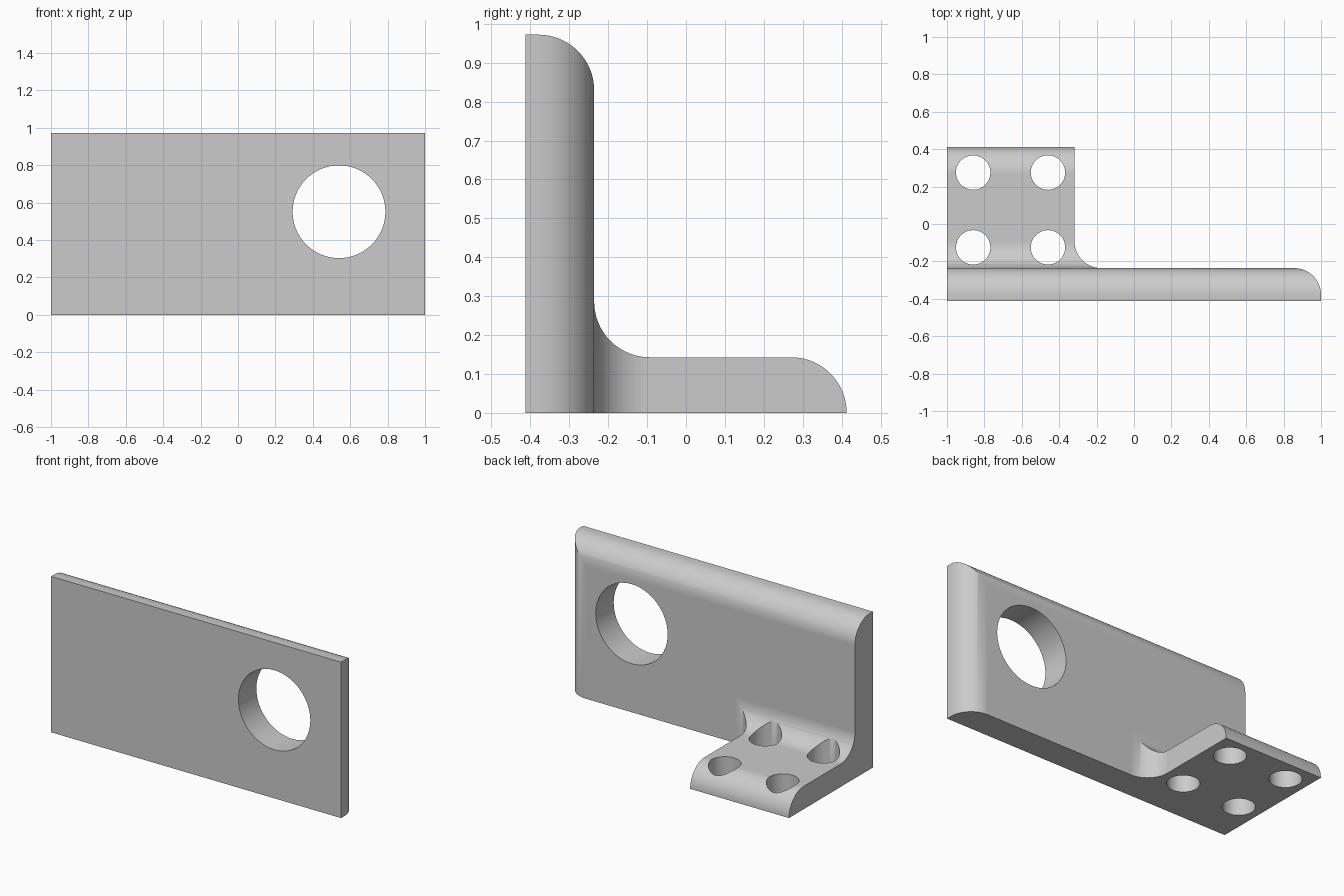
import bpy, bmesh
from math import sin, cos, radians, pi
from mathutils import Vector

default = bpy.data.objects.get("Cube")
if default:
    bpy.data.objects.remove(default, do_unlink=True)

FRONT, BACK = -0.413, 0.413      # depth limits
WALL = -0.236                    # rear face of the upright plate
TOP, BASE = 0.972, 0.143         # plate height, foot thickness
R = 0.143                        # radius of every rounded corner
FOOT_X = -0.318                  # inner side of the foot
OVER = 0.2                       # overshoot for clean cuts


def arc(cx, cy, r, start, end, steps=20):
    """Points along a circular arc, angles in degrees."""
    angles = [radians(start + (end - start) * i / steps) for i in range(steps + 1)]
    return [(round(cx + r * cos(a), 5), round(cy + r * sin(a), 5)) for a in angles]


def prism(name, outline, place, depth):
    """Extrude a 2D outline; place maps outline points to 3D."""
    bm = bmesh.new()
    face = bm.faces.new([bm.verts.new(place(a, b)) for a, b in outline])
    moved = bmesh.ops.extrude_face_region(bm, geom=[face])["geom"]
    verts = [g for g in moved if isinstance(g, bmesh.types.BMVert)]
    bmesh.ops.translate(bm, verts=verts, vec=Vector(depth))
    bmesh.ops.recalc_face_normals(bm, faces=bm.faces)
    mesh = bpy.data.meshes.new(name)
    bm.to_mesh(mesh)
    bm.free()
    obj = bpy.data.objects.new(name, mesh)
    bpy.context.collection.objects.link(obj)
    return obj


def combine(target, cutter, operation):
    """Apply a boolean and discard its cutter."""
    cutter.hide_render = True
    mod = target.modifiers.new("cut", "BOOLEAN")
    mod.operation, mod.solver, mod.object = operation, "EXACT", cutter
    bpy.ops.object.modifier_apply(modifier=mod.name)
    bpy.data.objects.remove(cutter, do_unlink=True)


# L-shaped side profile, running the full length
profile = ([(FRONT, 0), (BACK, 0)]
           + arc(BACK - R, 0, R, 0, 90)[1:]
           + arc(WALL + R, BASE + R, R, 270, 180)
           + arc(WALL - R, TOP - R, R, 0, 90)
           + [(FRONT, TOP)])
bracket = prism("angle_bracket", profile, lambda y, z: (-1, y, z), (2 + OVER, 0, 0))
bpy.ops.object.select_all(action="DESELECT")
bpy.context.view_layer.objects.active = bracket
bracket.select_set(True)

# Plan outline: short foot, filleted inner corner, rounded plate end
plan = ([(-1 - OVER, FRONT - OVER), (1, FRONT - OVER)]
        + arc(1 - R, WALL - R, R, 0, 90)
        + arc(FOOT_X + R, WALL + R, R, 270, 180)
        + [(FOOT_X, BACK + OVER), (-1 - OVER, BACK + OVER)])
trim = prism("plan_trim", plan, lambda x, y: (x, y, -OVER), (0, 0, TOP + 2 * OVER))
combine(bracket, trim, "INTERSECT")

# Large opening through the plate
opening = prism("plate_opening", arc(0.54, 0.551, 0.248, 0, 360, 64)[:-1],
                lambda x, z: (x, FRONT - OVER, z), (0, 0.6, 0))
combine(bracket, opening, "DIFFERENCE")

# Four mounting holes through the foot
for x in (-0.86, -0.46):
    for y in (-0.125, 0.275):
        hole = prism("mounting_hole", arc(x, y, 0.092, 0, 360, 48)[:-1],
                     lambda a, b: (a, b, -OVER), (0, 0, 0.8))
        combine(bracket, hole, "DIFFERENCE")

# Plain grey finish
grey = bpy.data.materials.new("plain_grey")
grey.use_nodes = True
colour = (0.6, 0.6, 0.6, 1)
grey.diffuse_color = colour
grey.node_tree.nodes["Principled BSDF"].inputs["Base Color"].default_value = colour
bracket.data.materials.clear()
bracket.data.materials.append(grey)

# Smooth rounds with crisp edges and flat faces
bpy.ops.object.shade_smooth_by_angle(angle=radians(30))
weighted = bracket.modifiers.new("flat_faces", "WEIGHTED_NORMAL")
weighted.keep_sharp = True
